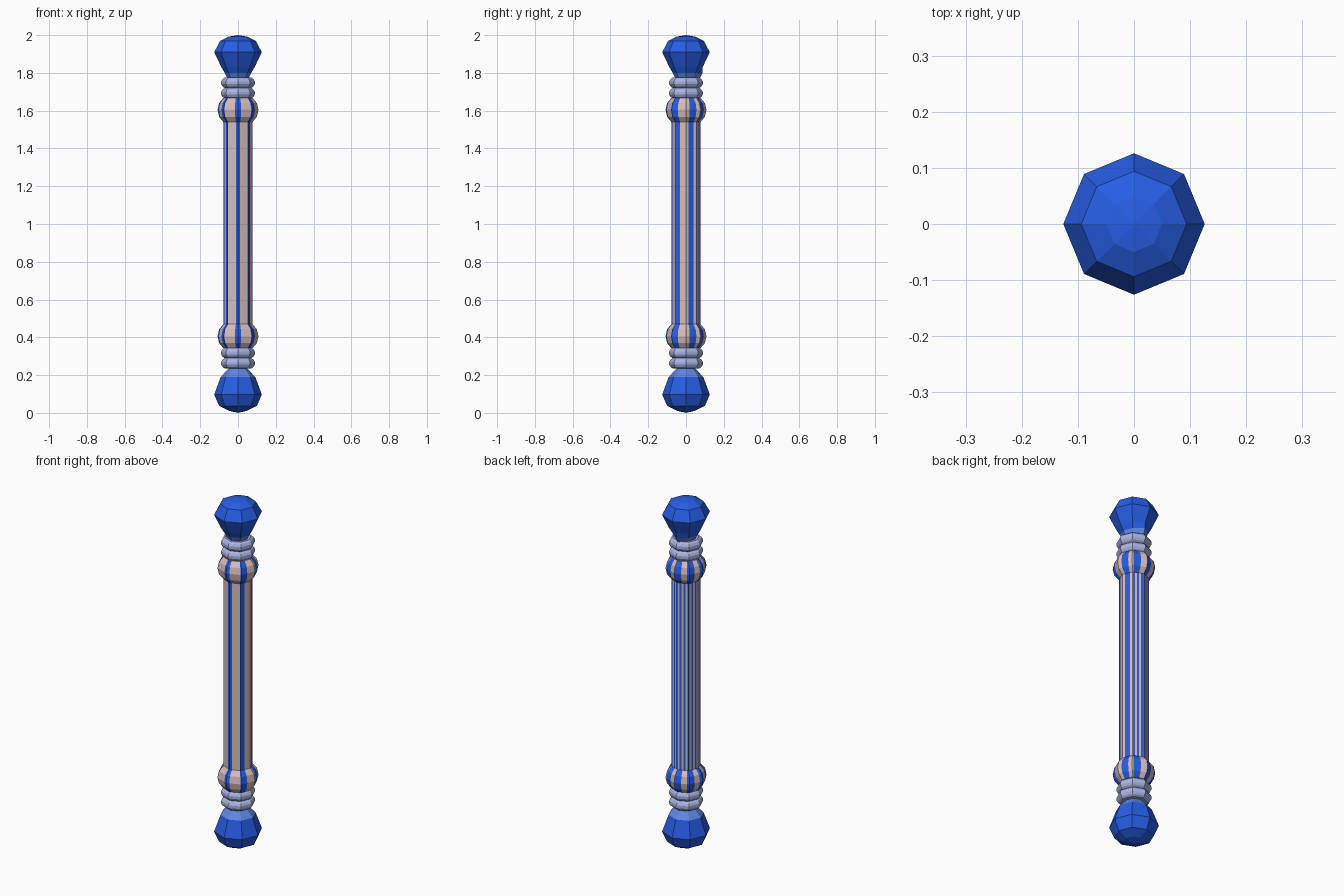
import bpy, bmesh, math

if "Cube" in bpy.data.objects:
    bpy.data.objects.remove(bpy.data.objects["Cube"])

def material(name, rgb):
    m = bpy.data.materials.new(name)
    m.diffuse_color = (*rgb, 1)
    m.use_nodes = True
    m.node_tree.nodes["Principled BSDF"].inputs["Base Color"].default_value = m.diffuse_color
    return m

BLUE = material("royal blue", (0.019, 0.110, 0.78))
PINK = material("dusty pink", (0.70, 0.51, 0.51))
GREY = material("lavender grey", (0.40, 0.46, 0.77))
PALE = material("pale blue", (0.12, 0.24, 0.78))

OCT = [i * 45 for i in range(8)]
# stripes as (centre angle, half width) in degrees; the back of the shaft is finely striped
WIDE = [(22, 11), (270, 9), (323, 11), (217, 10)]
SHAFT = WIDE + [(50 + 17 * i, 4) for i in range(9)]
COLLAR = [(22, 11), (60, 11), (100, 10), (140, 12), (180, 10), (218, 9), (270, 9), (323, 11)]

def oct_radius(a):
    # distance to the side of a unit octagon with corners on the axes
    return math.cos(math.radians(22.5)) / math.cos(math.radians(a % 45 - 22.5))

def is_stripe(a, stripes):
    return any(abs((a - s + 180) % 360 - 180) < h for s, h in stripes)

def lathe(name, profile, mats, stripes=()):
    """Eight-sided turned part from (radius, z) points, bottom to top."""
    angles = sorted({a % 360 for a in OCT + [s - h for s, h in stripes] + [s + h for s, h in stripes]})
    bm = bmesh.new()
    rings = []
    for r, z in profile:
        rings.append([bm.verts.new((r * oct_radius(a) * math.cos(math.radians(a)),
                                    r * oct_radius(a) * math.sin(math.radians(a)), z))
                      for a in angles])
    n = len(angles)
    for lo, hi in zip(rings, rings[1:]):
        for i in range(n):
            j = (i + 1) % n
            f = bm.faces.new((lo[i], lo[j], hi[j], hi[i]))
            mid = (angles[i] + (angles[j] if j else angles[0] + 360)) / 2
            f.material_index = 1 if is_stripe(mid, stripes) else 0
    bm.faces.new(rings[0][::-1])
    bm.faces.new(rings[-1])
    bmesh.ops.remove_doubles(bm, verts=bm.verts, dist=1e-5)
    me = bpy.data.meshes.new(name)
    bm.to_mesh(me)
    bm.free()
    for m in mats:
        me.materials.append(m)
    ob = bpy.data.objects.new(name, me)
    bpy.context.collection.objects.link(ob)
    return ob

def flip(profile):
    # mirror a profile from the top end to the bottom end
    return [(r, 2.01 - z) for r, z in reversed(profile)]

# striped shaft and collars
lathe("shaft", [(0.077, 0.46), (0.077, 1.55)], [PINK, BLUE], SHAFT)

collar = [(0.077, 1.54), (0.1, 1.567), (0.108, 1.605), (0.1, 1.64), (0.078, 1.667)]
lathe("upper_collar", collar, [PINK, BLUE], COLLAR)
lathe("lower_collar", flip(collar), [PINK, BLUE], COLLAR)

# paired rings at each end, with rounded rims
for k, z in enumerate((1.665, 1.72)):
    ring = [(0.07, z), (0.082, z + 0.008), (0.089, z + 0.02), (0.089, z + 0.035),
            (0.082, z + 0.047), (0.07, z + 0.055)]
    lathe(f"upper_ring_{k + 1}", ring, [GREY])
    lathe(f"lower_ring_{k + 1}", flip(ring), [GREY])

# knobs
top = lathe("top_knob", [(0.055, 1.77), (0.07, 1.80), (0.088, 1.83), (0.126, 1.91), (0.094, 1.97),
                         (0.05, 1.992), (0.0005, 2.0)], [BLUE, PALE])
for v in top.data.vertices:                        # uneven bulge at the back of the neck
    if v.co.z < 1.83 and v.co.y > 0.045 and abs(v.co.x) < 0.01:
        v.co.y += 0.018
bottom = lathe("bottom_knob", [(0.0005, 0.0), (0.05, 0.012), (0.1, 0.037), (0.126, 0.097),
                               (0.092, 0.19), (0.07, 0.213), (0.045, 0.24)], [BLUE, PALE])

# paler necks next to the rings
for ob in (top, bottom):
    for p in ob.data.polygons:
        if 0.2 < p.center.z < 1.8:
            p.material_index = 1
